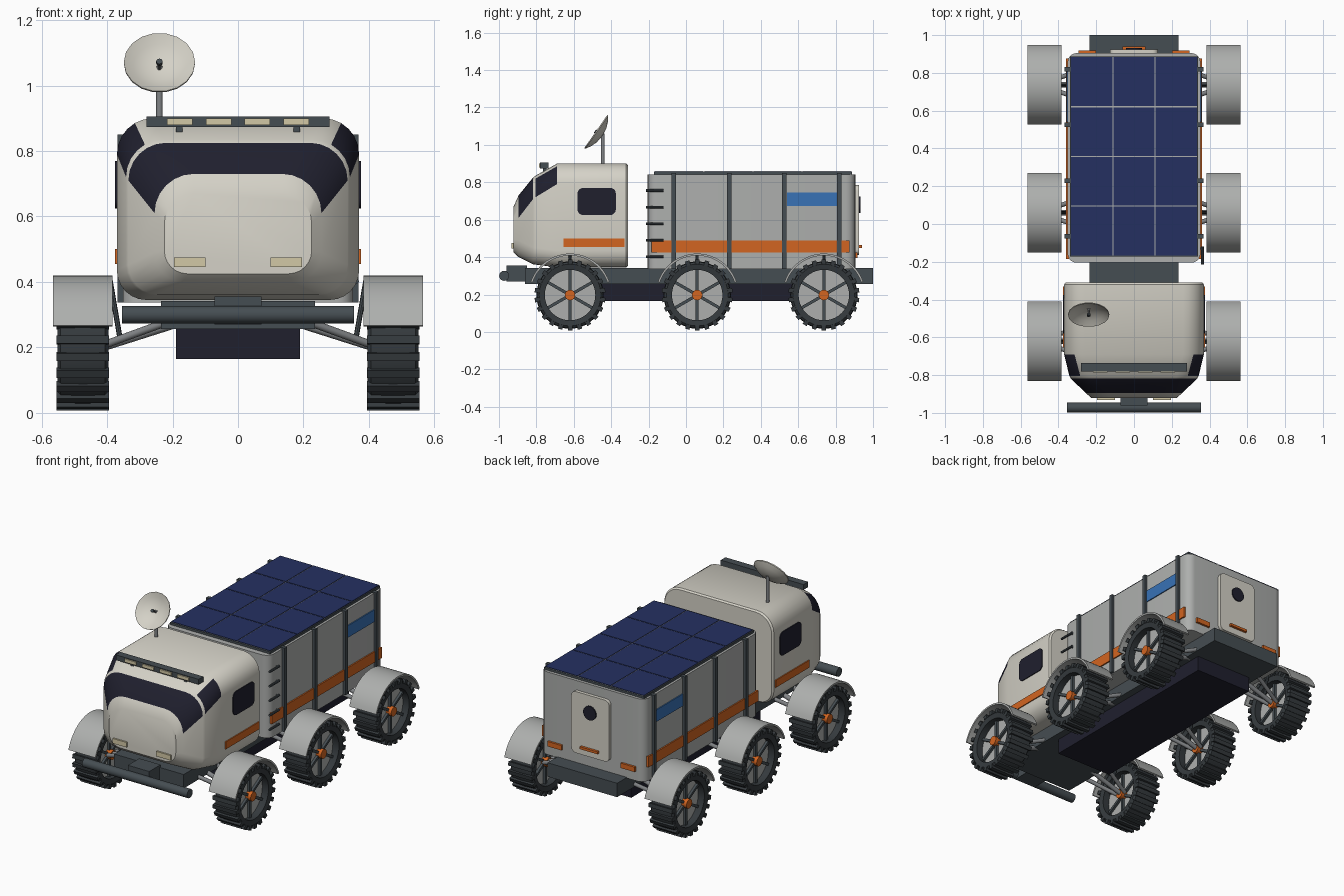
import bpy, bmesh
from math import sin, cos, pi, radians
from mathutils import Vector, Matrix

old = bpy.data.objects.get("Cube")
if old:
    bpy.data.objects.remove(old, do_unlink=True)


def material(name, *rgb):
    m = bpy.data.materials.new(name)
    m.use_nodes = True
    m.diffuse_color = (*rgb, 1)
    m.node_tree.nodes["Principled BSDF"].inputs["Base Color"].default_value = (*rgb, 1)
    return m


CREAM = material("cream", .66, .64, .57)
GREY = material("light grey", .42, .43, .42)
STEEL = material("steel", .22, .23, .24)
SLATE = material("slate", .06, .075, .085)
TYRE = material("tyre", .035, .042, .047)
GLASS = material("dark glass", .014, .014, .027)
NAVY = material("solar navy", .018, .03, .12)
ORANGE = material("orange", .65, .13, .015)
BLUE = material("blue", .04, .17, .47)
LAMP = material("lamp tan", .65, .58, .38)


def finish(name, bm, *mats, angle=32):
    bmesh.ops.recalc_face_normals(bm, faces=bm.faces[:])
    me = bpy.data.meshes.new(name)
    bm.to_mesh(me)
    bm.free()
    for m in mats:
        me.materials.append(m)
    me.shade_smooth()
    me.set_sharp_from_angle(angle=radians(angle))
    return place(name, me)


def place(name, me, loc=(0, 0, 0)):
    ob = bpy.data.objects.new(name, me)
    ob.location = loc
    bpy.context.collection.objects.link(ob)
    return ob


def add_box(bm, lo, hi, turn=Matrix()):
    lo, hi = Vector(lo), Vector(hi)
    size = Matrix.Diagonal((*(hi - lo), 1))
    bmesh.ops.create_cube(bm, size=1, matrix=turn @ Matrix.Translation((lo + hi) / 2) @ size)


def box(name, lo, hi, mat, bevel=0, axis=None):
    """Box between two corners; bevels the edges along one axis, or all."""
    bm = bmesh.new()
    add_box(bm, lo, hi)
    if bevel:
        edges = [e for e in bm.edges if axis is None or
                 abs((e.verts[0].co - e.verts[1].co).normalized()[axis]) > .9]
        bmesh.ops.bevel(bm, geom=edges, offset=bevel, segments=5, profile=.5, affect='EDGES')
    return finish(name, bm, mat)


def side_boxes(name, lo, hi, mat, bevel=0, axis=None):
    """The same box on the left (+x) and the right (-x)."""
    box("left_" + name, lo, hi, mat, bevel, axis)
    box("right_" + name, (-hi[0], *lo[1:]), (-lo[0], *hi[1:]), mat, bevel, axis)


def rod(name, p, q, r, mat, seg=12):
    p, q = Vector(p), Vector(q)
    bm = bmesh.new()
    turn = (q - p).to_track_quat('Z', 'Y').to_matrix().to_4x4()
    bmesh.ops.create_cone(bm, cap_ends=True, segments=seg, radius1=r, radius2=r,
                          depth=(q - p).length, matrix=Matrix.Translation((p + q) / 2) @ turn)
    return finish(name, bm, mat)


def lathe(name, profile, mat, seg=40, start=0, sweep=2 * pi, closed=True):
    """Turn (radius, x) points about the x axis."""
    bm = bmesh.new()
    full = sweep > 6.28
    rings = [[bm.verts.new((x, r * cos(a), r * sin(a))) for r, x in profile]
             for a in (start + sweep * i / seg for i in range(seg + (not full)))]
    n = len(profile)
    for i in range(seg):
        a, b = rings[i], rings[(i + 1) % len(rings)]
        for k in range(n if closed else n - 1):
            bm.faces.new((a[k], a[(k + 1) % n], b[(k + 1) % n], b[k]))
    if not full:
        bm.faces.new(rings[0])
        bm.faces.new(rings[-1])
    bmesh.ops.remove_doubles(bm, verts=bm.verts[:], dist=1e-5)
    return finish(name, bm, mat)


# Cabin: rounded sections lofted from nose to back wall
N = 6


def section(y, hw, z0, z1, rt, rb):
    pts = []
    for q, (sx, zc, r) in enumerate(((1, z1 - rt, rt), (-1, z1 - rt, rt),
                                     (-1, z0 + rb, rb), (1, z0 + rb, rb))):
        for i in range(N + 1):
            a = (q + i / N) * pi / 2
            pts.append((sx * (hw - r) + r * cos(a), y, zc + r * sin(a)))
    return pts


bm = bmesh.new()
sections = [(-.922, .225, .425, .67, .09, .07), (-.895, .255, .4, .73, .12, .09),
            (-.818, .335, .362, .825, .115, .09), (-.805, .342, .36, .835, .115, .09),
            (-.69, .37, .345, .9, .11, .09), (-.32, .37, .345, .9, .11, .09),
            (-.31, .362, .353, .892, .105, .085)]
rings = [[bm.verts.new(p) for p in section(*s)] for s in sections]
windscreen = range(2 * N + 1)
quarter = [*range(4), *range(2 * N - 3, 2 * N + 1)]
for j, (a, b) in enumerate(zip(rings, rings[1:])):
    for k in range(len(a)):
        m = (k + 1) % len(a)
        f = bm.faces.new((a[k], a[m], b[m], b[k]))
        f.material_index = int((j == 1 and k in windscreen) or (j == 3 and k in quarter))
bm.faces.new(rings[0])
bm.faces.new(rings[-1])
finish("cabin", bm, CREAM, GLASS)

side_boxes("cabin_window", (.36, -.58, .625), (.375, -.375, .77), GLASS, .03, 0)
side_boxes("cabin_stripe", (.362, -.655, .455), (.376, -.33, .5), ORANGE)
side_boxes("headlight", (.1, -.932, .445), (.195, -.91, .475), LAMP)
box("light_bar", (-.28, -.78, .873), (.28, -.735, .905), SLATE)
for i in range(4):
    x = -.178 + i * .1187
    box(f"roof_lamp_{i}", (x - .039, -.787, .88), (x + .039, -.775, .9), LAMP)
side_boxes("light_bar_foot", (.17, -.765, .84), (.19, -.745, .88), SLATE)

# Dish antenna
rod("antenna_mast", (-.24, -.445, .89), (-.24, -.445, 1.06), .01, STEEL)
bowl = [(0, 0), (.045, .006), (.08, .019), (.109, .037), (.109, .031), (.08, .013), (.045, 0), (0, -.006)]
aim = Vector((0, -.82, .57)).to_track_quat('X', 'Z')
dish = lathe("antenna_dish", bowl, CREAM, seg=18, closed=False)
dish.location = (-.24, -.452, 1.05)
dish.rotation_euler = aim.to_euler()
feed = rod("antenna_feed", (0, 0, 0), (.035, 0, 0), .004, STEEL, 8)
tip = rod("antenna_tip", (.03, 0, 0), (.042, 0, 0), .01, SLATE, 8)
for ob in (feed, tip):
    ob.matrix_world = dish.matrix_basis.copy() @ ob.matrix_basis

# Chassis and bumper
box("chassis", (-.235, -.86, .257), (.235, 1, .342), SLATE)
box("belly_tank", (-.19, -.45, .165), (.19, .8, .26), GLASS)
rod("bumper", (-.355, -.972, .3), (.355, -.972, .3), .027, SLATE, 16)
box("bumper_bracket", (-.072, -.96, .27), (.072, -.85, .355), SLATE)

# Cargo body with ribs, stripes and ladder
box("cargo_body", (-.352, -.205, .337), (.352, .905, .842), GREY, .05, 2)
side_boxes("cargo_stripe", (.345, -.185, .425), (.36, .875, .49), ORANGE)
side_boxes("blue_panel", (.345, .54, .672), (.358, .808, .745), BLUE)
for i in range(4):
    y = -.065 + i * .295
    side_boxes(f"rib_{i}", (.34, y - .012, .337), (.368, y + .012, .85), SLATE)
for i in range(5):
    z = .402 + i * .0885
    rod(f"ladder_rung_{i}", (.363, -.215, z), (.363, -.12, z), .007, SLATE, 8)
    rod(f"ladder_peg_{i}", (.335, -.13, z), (.363, -.13, z), .006, SLATE, 8)

# Solar roof
box("solar_frame", (-.338, -.172, .835), (.338, .887, .856), SLATE)
box("solar_grid", (-.334, -.168, .856), (.334, .884, .858), GREY)
bm = bmesh.new()
w, d, gap = .668 / 3, 1.052 / 4, .003
for i in range(3):
    for j in range(4):
        x, y = -.334 + i * w, -.168 + j * d
        add_box(bm, (x + gap * (i > 0), y + gap * (j > 0), .857),
                (x + w - gap * (i < 2), y + d - gap * (j < 3), .861))
finish("solar_cells", bm, NAVY)

# Rear hatch and tail lights
box("rear_hatch", (-.128, .9, .41), (.128, .925, .785), CREAM, .03, 1)
rod("hatch_porthole", (0, .92, .68), (0, .932, .68), .043, GLASS, 24)
box("hatch_handle", (-.06, .92, .449), (.06, .94, .464), ORANGE)
side_boxes("tail_light", (.2, .9, .395), (.295, .918, .425), ORANGE)

# Wheel parts, shared by all six wheels
tyre = [(.135, -.072), (.165, -.078), (.177, -.068), (.18, 0), (.177, .068),
        (.165, .078), (.135, .072)]
parts = {"tyre": lathe("tyre", tyre, TYRE),
         "rim": lathe("rim", [(0, -.03), (.137, -.03), (.137, .03), (0, .03)], GREY, closed=False)}
bm = bmesh.new()
for i in range(22):
    add_box(bm, (-.08, -.012, .165), (.08, .012, .19), Matrix.Rotation(i * 2 * pi / 22, 4, 'X'))
parts["treads"] = finish("treads", bm, TYRE)
bm = bmesh.new()
for i in range(6):
    add_box(bm, (-.045, -.008, .02), (.045, .008, .138), Matrix.Rotation(i * pi / 3, 4, 'X'))
parts["spokes"] = finish("spokes", bm, SLATE)
parts["hub"] = rod("hub", (-.065, 0, 0), (.065, 0, 0), .028, ORANGE, 16)
parts["fender"] = lathe("fender", [(.222, -.091), (.222, .091), (.211, .091), (.211, -.091)], GREY,
                        seg=24, start=radians(18.5), sweep=radians(143))
meshes = {}
for key, ob in parts.items():
    ob.data.transform(ob.matrix_basis)
    meshes[key] = ob.data
    bpy.data.objects.remove(ob)

# Six wheels with fenders and suspension arms
for row, y in (("front", -.62), ("middle", .06), ("rear", .737)):
    for side, s in (("left", 1), ("right", -1)):
        tag = f"{row}_{side}"
        for key, me in meshes.items():
            place(f"{tag}_{key}", me, (s * .474, y, .197))
        for end, t in (("fore", -1), ("aft", 1)):
            rod(f"{tag}_{end}_arm", (s * .21, y + t * .1, .28), (s * .43, y + t * .025, .2), .012, STEEL)
        rod(f"{tag}_axle", (s * .2, y, .27), (s * .43, y, .197), .014, STEEL)
        rod(f"{tag}_fender_strut", (s * .36, y, .225), (s * .392, y, .412), .008, SLATE, 8)
